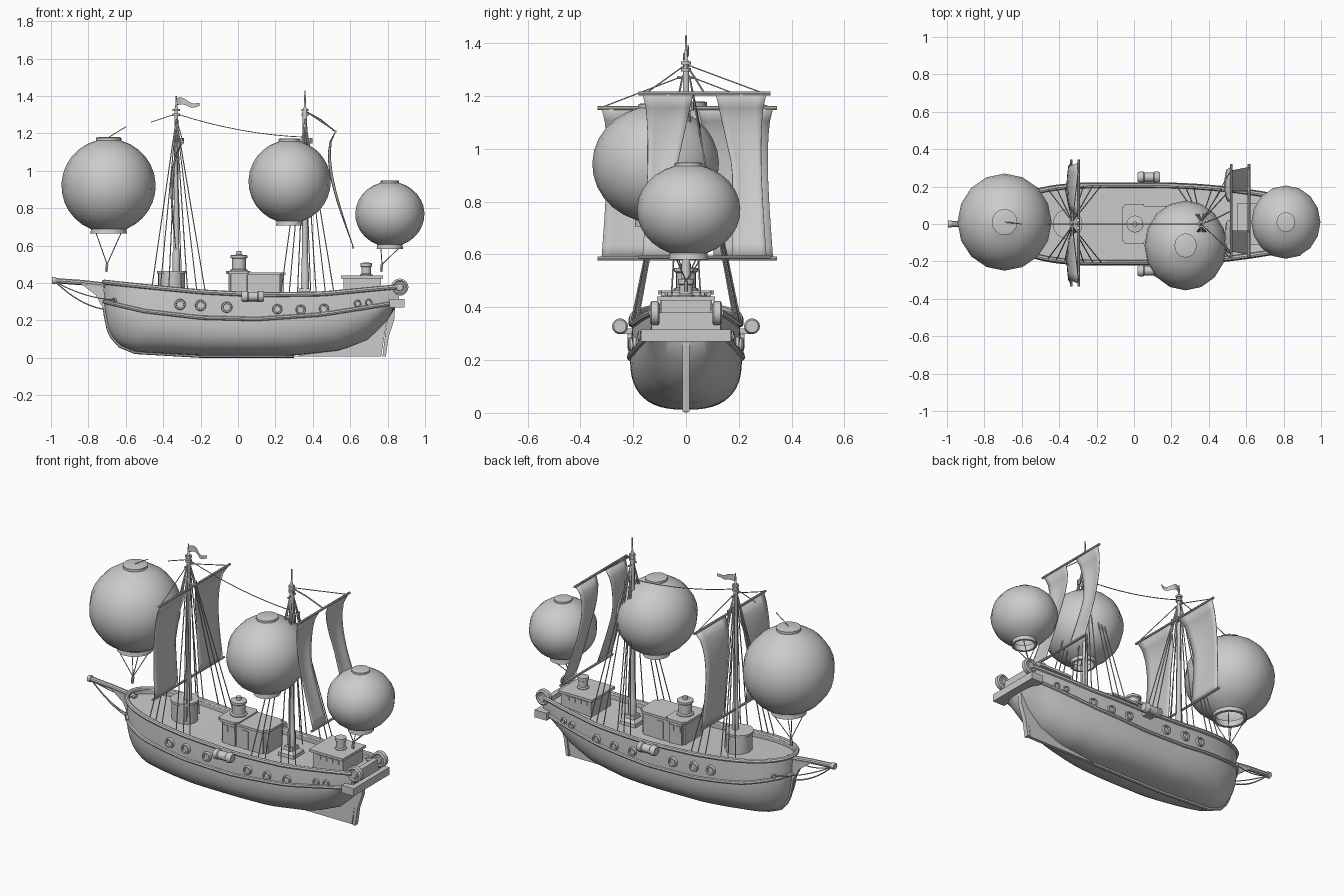
import bpy, bmesh, math
from mathutils import Vector, Matrix

cube = bpy.data.objects.get("Cube")
if cube:
    bpy.data.objects.remove(cube)

grey = bpy.data.materials.new("plain grey")
grey.use_nodes = True
grey.diffuse_color = (0.6, 0.6, 0.6, 1)
grey.node_tree.nodes["Principled BSDF"].inputs["Base Color"].default_value = grey.diffuse_color
parts = []


def finish(name, bm, doubles=True):
    if doubles:
        bmesh.ops.remove_doubles(bm, verts=bm.verts, dist=0.0003)
    bmesh.ops.recalc_face_normals(bm, faces=bm.faces)
    me = bpy.data.meshes.new(name)
    bm.to_mesh(me)
    bm.free()
    me.materials.append(grey)
    ob = bpy.data.objects.new(name, me)
    bpy.context.collection.objects.link(ob)
    parts.append(ob)
    return ob


def box(name, x, y, z, bevel=0.0):
    """Box from (min, max) ranges."""
    bm = bmesh.new()
    size = [b - a for a, b in (x, y, z)]
    mid = [(a + b) / 2 for a, b in (x, y, z)]
    bmesh.ops.create_cube(bm, size=1, matrix=Matrix.Translation(mid) @ Matrix.Diagonal((*size, 1)))
    if bevel:
        upright = [e for e in bm.edges if abs(e.verts[0].co.z - e.verts[1].co.z) > 0.01]
        bmesh.ops.bevel(bm, geom=upright, offset=bevel, segments=3, affect='EDGES')
    return finish(name, bm)


def lathe(name, profile, place, segs=20, axis='Z', scale_y=1.0, turn=0.0):
    """Spin (radius, height) points round an axis."""
    bm = bmesh.new()
    rings = [[bm.verts.new((r * math.cos(a), r * math.sin(a) * scale_y, h))
              for a in (math.tau * i / segs for i in range(segs))] for r, h in profile]
    for lo, hi in zip(rings, rings[1:]):
        for i in range(segs):
            j = (i + 1) % segs
            bm.faces.new((lo[i], lo[j], hi[j], hi[i]))
    rot = {'Z': Matrix(), 'Y': Matrix.Rotation(math.pi / 2, 4, 'X'),
           'X': Matrix.Rotation(math.pi / 2, 4, 'Y')}[axis]
    bm.transform(Matrix.Translation(place) @ Matrix.Rotation(turn, 4, 'Z') @ rot)
    return finish(name, bm)


def drum(name, r, h0, h1, place, segs=20, axis='Z'):
    return lathe(name, [(0, h0), (r, h0), (r, h1), (0, h1)], place, segs, axis)


def tube(name, points, r=0.0025, sides=1):
    cu = bpy.data.curves.new(name, 'CURVE')
    cu.dimensions = '3D'
    cu.bevel_depth, cu.bevel_resolution, cu.use_fill_caps = r, sides, True
    sp = cu.splines.new('POLY')
    sp.points.add(len(points) - 1)
    for p, co in zip(sp.points, points):
        p.co = (*co, 1)
    ob = bpy.data.objects.new(name, cu)
    me = bpy.data.meshes.new_from_object(ob)
    bpy.data.objects.remove(ob)
    bm = bmesh.new()
    bm.from_mesh(me)
    bpy.data.meshes.remove(me)
    return finish(name, bm, False)


def sag(a, b, drop, n=8):
    a, b = Vector(a), Vector(b)
    return [a.lerp(b, i / n) - Vector((0, 0, 4 * drop * (i / n) * (1 - i / n))) for i in range(n + 1)]


def plate(name, outline, half):
    """Extrude an x-z outline across the centre plane."""
    bm = bmesh.new()
    f = bm.faces.new([bm.verts.new((x, -half, z)) for x, z in outline])
    ext = bmesh.ops.extrude_face_region(bm, geom=[f])
    bmesh.ops.translate(bm, vec=(0, 2 * half, 0), verts=[v for v in ext['geom'] if isinstance(v, bmesh.types.BMVert)])
    return finish(name, bm)


def interp(table, x):
    for (xa, a), (xb, b) in zip(table, table[1:]):
        if x <= xb:
            return a + (b - a) * max(0, (x - xa) / (xb - xa))
    return table[-1][1]


# Hull lines: half width, gunwale, rub rail and keel heights
def width(x):
    if x < -0.1:
        return 0.212 * max(0, 1 - ((-x - 0.1) / 0.615) ** 3.2) ** 0.5
    return 0.212 * (1 - 0.37 * max(0, (x - 0.1) / 0.75) ** 2)


GUNWALE = [(-0.715, 0.405), (-0.5, 0.382), (-0.2, 0.353), (0.1, 0.337), (0.45, 0.342), (0.85, 0.38)]
RUB = [(-0.715, 0.30), (-0.5, 0.25), (-0.2, 0.215), (0.1, 0.207), (0.45, 0.232), (0.85, 0.295)]
KEEL = [(-0.715, 0.29), (-0.705, 0.22), (-0.69, 0.15), (-0.67, 0.11), (-0.63, 0.065), (-0.55, 0.032),
        (-0.2, 0.012), (0.3, 0.012), (0.55, 0.04), (0.7, 0.1), (0.8, 0.2), (0.85, 0.285)]
stations = [-0.1 - 0.615 * math.sin(math.pi / 2 * i / 22) for i in range(22, 0, -1)]
stations += [-0.1 + 0.95 * i / 18 for i in range(19)]

bm = bmesh.new()
rows = []
for x in stations:
    w, g, r, k = width(x), interp(GUNWALE, x), interp(RUB, x), interp(KEEL, x)
    power = 2 / (2.6 - 0.9 * min(1, abs(x) / 0.8) ** 2)
    pts = [(0, g - 0.025), (max(0, w - 0.02), g - 0.025), (max(0, w - 0.02), g), (w * 0.96, g), (w, r)]
    for i in range(1, 13):
        t = math.pi / 2 * i / 12
        pts.append((w * max(0, math.cos(t)) ** power, r - (r - k) * math.sin(t) ** power))
    rows.append([bm.verts.new((x, y, z)) for y, z in pts])
for a, b in zip(rows, rows[1:]):
    for i in range(len(a) - 1):
        bm.faces.new((a[i], a[i + 1], b[i + 1], b[i]))
bm.faces.new(rows[-1])
hull = finish("hull", bm)
mir = hull.modifiers.new("mirror", 'MIRROR')
mir.use_axis = (False, True, False)

# Rails run right round the hull
for name, table, k, r in (("gunwale_rail", GUNWALE, 0.97, 0.013), ("rub_rail", RUB, 1.0, 0.011)):
    side = [(x, width(x) * k, interp(table, x)) for x in reversed(stations)]
    tube(name, side + [(x, -y, z) for x, y, z in reversed(side[:-1])], r, 2)
tube("stem_and_keel", [(x, 0, z) for x, z in KEEL[:8]], 0.012, 2)
plate("skeg", [(0.3, 0.008), (0.765, 0.008), (0.80, 0.22), (0.7, 0.12), (0.55, 0.05)], 0.01)
plate("rudder", [(0.772, 0.006), (0.79, 0.006), (0.805, 0.11), (0.835, 0.2), (0.84, 0.28), (0.81, 0.28), (0.79, 0.15)],
      0.014)
box("stern_beam", (0.81, 0.89), (-0.17, 0.17), (0.27, 0.315))
box("stern_board", (0.83, 0.86), (-0.13, 0.13), (0.31, 0.38))

# Bowsprit with its brace and stays
tube("bowsprit", [(-0.985, 0, 0.413), (-0.83, 0, 0.402), (-0.68, 0, 0.385)], 0.015, 3)
drum("bowsprit_tip", 0.019, -0.01, 0.01, (-0.985, 0, 0.413), 12, 'X')
plate("bow_brace", [(-0.84, 0.395), (-0.72, 0.385), (-0.70, 0.25), (-0.725, 0.27), (-0.76, 0.335)], 0.012)
tube("bobstay", sag((-0.975, 0, 0.405), (-0.72, 0, 0.26), 0.025), 0.004)
for s in (-1, 1):
    tube("bow_side_stay", sag((-0.975, 0, 0.405), (-0.66, s * 0.11, 0.31), 0.02), 0.003)

# Portholes, side barrels and stern rollers
for s in (-1, 1):
    for x, z, r in ((-0.66, .305, .015), (-0.31, .285, .03), (-0.2, .28, .03), (-0.06, .27, .03), (0.21, .26, .027),
                    (0.335, .257, .027), (0.46, .262, .027), (0.64, .29, .02), (0.70, .295, .02)):
        slope = (width(x + 0.01) - width(x - 0.01)) / 0.02
        ring = [(0, -0.004), (r * 0.6, -0.004), (r * 0.65, 0.012), (r * 0.9, 0.012), (r, 0.0), (r, -0.02)]
        lathe("porthole", [(q, -s * h) for q, h in ring], (x, s * width(x) * 0.985, z), 16, 'Y',
              turn=s * math.atan(slope))
    lathe("side_barrel", [(0, -.06), (.024, -.06), (.03, -.05), (.03, -.03), (.025, -.025), (.025, .025),
                          (.03, .03), (.03, .05), (.024, .06), (0, .06)], (0.08, s * 0.25, 0.328), 16, 'X')
    box("barrel_bracket", (0.05, 0.11), sorted((s * 0.19, s * 0.25)), (0.298, 0.32))
    lathe("stern_roller", [(0, -.018), (.018, -.018), (.022, -.012), (.03, -.012), (.036, -.018), (.046, -.012),
                           (.046, .012), (.036, .018), (.03, .012), (.022, .012), (.018, .018), (0, .018)],
          (0.865, s * 0.118, 0.378), 20, 'Y')
    tube("roller_arm", [(0.78, s * 0.118, 0.35), (0.865, s * 0.118, 0.378)], 0.012, 2)

# Deck houses
drum("foremast_drum", 0.072, 0.33, 0.45, (-0.355, 0, 0), 24)
drum("foremast_drum_lid", 0.079, 0.45, 0.463, (-0.355, 0, 0), 24)
box("main_cabin", (-0.04, 0.245), (-0.085, 0.085), (0.3, 0.445), 0.02)
box("main_cabin_roof", (-0.03, 0.255), (-0.095, 0.095), (0.442, 0.456), 0.025)
box("wheelhouse", (-0.05, 0.06), (-0.095, 0.095), (0.3, 0.45), 0.012)
box("wheelhouse_roof", (-0.065, 0.068), (-0.107, 0.107), (0.448, 0.464), 0.015)
box("aft_cabin", (0.565, 0.765), (-0.095, 0.095), (0.31, 0.426))
box("aft_cabin_roof", (0.55, 0.775), (-0.11, 0.11), (0.425, 0.44))
for s in (-1, 1):
    for x in (0.59, 0.63, 0.67, 0.71):
        box("aft_window", (x, x + 0.028), sorted((s * 0.09, s * 0.098)), (0.39, 0.414))
    for x in (-0.03, 0.015):
        box("wheelhouse_window", (x, x + 0.03), sorted((s * 0.09, s * 0.099)), (0.395, 0.43))
    box("cabin_door", (0.09, 0.13), sorted((s * 0.08, s * 0.089)), (0.32, 0.425))
lathe("funnel", [(0, .46), (.047, .46), (.047, .47), (.037, .475), (.037, .53), (.045, .535), (.045, .548),
                 (.014, .552), (.014, .57), (0, .57)], (0.005, 0, 0))
lathe("aft_chimney", [(0, .435), (.033, .435), (.033, .445), (.025, .45), (.025, .485), (.031, .488), (.031, .507),
                      (0, .51)], (0.685, 0, 0))
lathe("mainmast_step", [(0, .30), (.075, .30), (.07, .335), (.045, .35), (.04, .37), (0, .37)], (0.355, 0, 0), 4,
      turn=math.pi / 4)

# Masts
for name, x, z0, top, r in (("foremast", -0.33, 0.46, 1.40, 0.014), ("mainmast", 0.358, 0.35, 1.43, 0.016)):
    lathe(name, [(0, z0), (r * 1.4, z0), (r * 1.4, z0 + .1), (r * 1.15, z0 + .11), (r, z0 + .25), (r * .75, 1.28),
                 (r * .75, 1.33), (.006, 1.34), (.003, top), (0, top)], (x, 0, 0), 14)
    for z in (1.30, 1.325):
        drum(name + "_collar", 0.019, z - 0.006, z + 0.006, (x, 0, 0), 12)
    tube(name + "_crosstree", [(x, -0.035, 1.27), (x, 0.035, 1.27)], 0.006)
    for s in (-1, 1):
        for foot in (-0.13, -0.085, -0.04, 0.06, 0.11, 0.155):
            fx = x + foot
            tube("shroud", [(x, s * 0.012, 1.28), (fx, s * width(fx) * 0.97, interp(GUNWALE, fx))], 0.003)
        tube("halyard", [(x, s * 0.01, 1.2), (x + 0.03, s * 0.06, 0.36)], 0.003)
        drum("shroud_block", 0.01, -0.015, 0.015, (x + 0.03, s * 0.02, 1.16), 8)


# Square sails, each split into two strips between a pair of yards
def sail(name, mid, half, gap, top, bottom, belly):
    (xt, zt), (xb, zb) = top, bottom
    for s in (-1, 1):
        bm = bmesh.new()
        grid = []
        for j in range(13):
            v = j / 12
            bow = math.sin(math.pi * v ** 0.65)
            inner, outer = gap * (0.4 + 0.6 * min(1, 2.2 * v)), half - 0.02 * bow
            row = []
            for i in range(7):
                u = i / 6
                x = xt + (xb - xt) * v + belly * bow * (0.8 + 0.2 * math.sin(math.pi * u))
                row.append(bm.verts.new((x, mid + s * (inner + (outer - inner) * u), zt + (zb - zt) * v)))
            grid.append(row)
        for a, b in zip(grid, grid[1:]):
            for i in range(6):
                bm.faces.new((a[i], a[i + 1], b[i + 1], b[i]))
        ob = finish(name, bm)
        ob.modifiers.new("cloth", 'SOLIDIFY').thickness = 0.004
    for x, z in (top, bottom):
        tube(name + "_yard", [(x, mid - half - 0.015, z), (x, mid + half + 0.015, z)], 0.007, 2)


sail("foresail", 0.005, 0.325, 0.10, (-0.295, 1.155), (-0.335, 0.585), -0.05)
sail("mainsail", 0.07, 0.235, 0.105, (0.52, 1.21), (0.615, 0.59), -0.065)
for s in (-1, 1):
    tube("fore_yard_lift", [(-0.33, 0, 1.28), (-0.295, s * 0.32, 1.157)])
    tube("main_yard_lift", [(0.358, 0, 1.32), (0.52, 0.07 + s * 0.22, 1.212)])
tube("main_yard_sling", [(0.358, 0, 1.32), (0.44, 0.03, 1.275), (0.52, 0.07, 1.21)], 0.004)
tube("mast_stay", sag((-0.33, 0, 1.305), (0.358, 0, 1.18), 0.025))
tube("fore_stay", [(-0.33, 0, 1.305), (-0.465, 0, 1.26)])

# Pennant
bm = bmesh.new()
low, high = [], []
for i in range(9):
    u = i / 8
    x, y, z = -0.325 + 0.12 * u, 0.012 * math.sin(6 * u), 1.37 - 0.02 * u + 0.008 * math.sin(7 * u)
    low.append(bm.verts.new((x, y, z - 0.02 * (1 - u * 0.6))))
    high.append(bm.verts.new((x, y, z + 0.02 * (1 - u * 0.6))))
for i in range(8):
    bm.faces.new((low[i], low[i + 1], high[i + 1], high[i]))
finish("pennant", bm)

# Balloons with open necks, top caps and gathered ropes
for x, y, z, r, ry, rz, neck, knot in ((-0.692, 0.01, 0.92, 0.252, 0.26, 0.25, 0.095, (-0.70, 0, 0.50)),
                                       (0.276, -0.115, 0.942, 0.22, 0.24, 0.222, 0.07, None),
                                       (0.812, 0.01, 0.768, 0.185, 0.196, 0.174, 0.068, (0.77, 0, 0.50))):
    a0, a1 = math.acos(neck / r), math.acos(0.27)
    ball = [(r * math.cos(t), rz * math.sin(t)) for t in (-a0 + (a0 + a1) * i / 12 for i in range(13))]
    foot = ball[0][1]
    prof = [(neck * .85, foot + .01), (neck * .85, foot - .025), (neck * 1.04, foot - .025), (neck, foot - .008)]
    cap = [(.27 * r, rz * 1.025), (.22 * r, rz * 1.04), (0, rz * 1.04)]
    lathe("balloon", prof + ball + cap, (x, y, z), 16, scale_y=ry / r)
    if knot:
        for i in range(4):
            t = math.tau * i / 4 + math.pi / 4
            tube("balloon_rope", [(x + neck * math.cos(t), y + neck * math.sin(t), z + foot - 0.02), knot])
        tube("balloon_hook", [knot, (knot[0] - 0.005, 0, knot[2] - 0.04)], 0.008)
tube("balloon_top_line", [(-0.69, 0.01, 1.18), (-0.60, 0, 1.235)])

bpy.ops.object.select_all(action='DESELECT')
for ob in parts:
    ob.select_set(True)
bpy.context.view_layer.objects.active = hull
bpy.ops.object.shade_smooth_by_angle(angle=math.radians(35))
